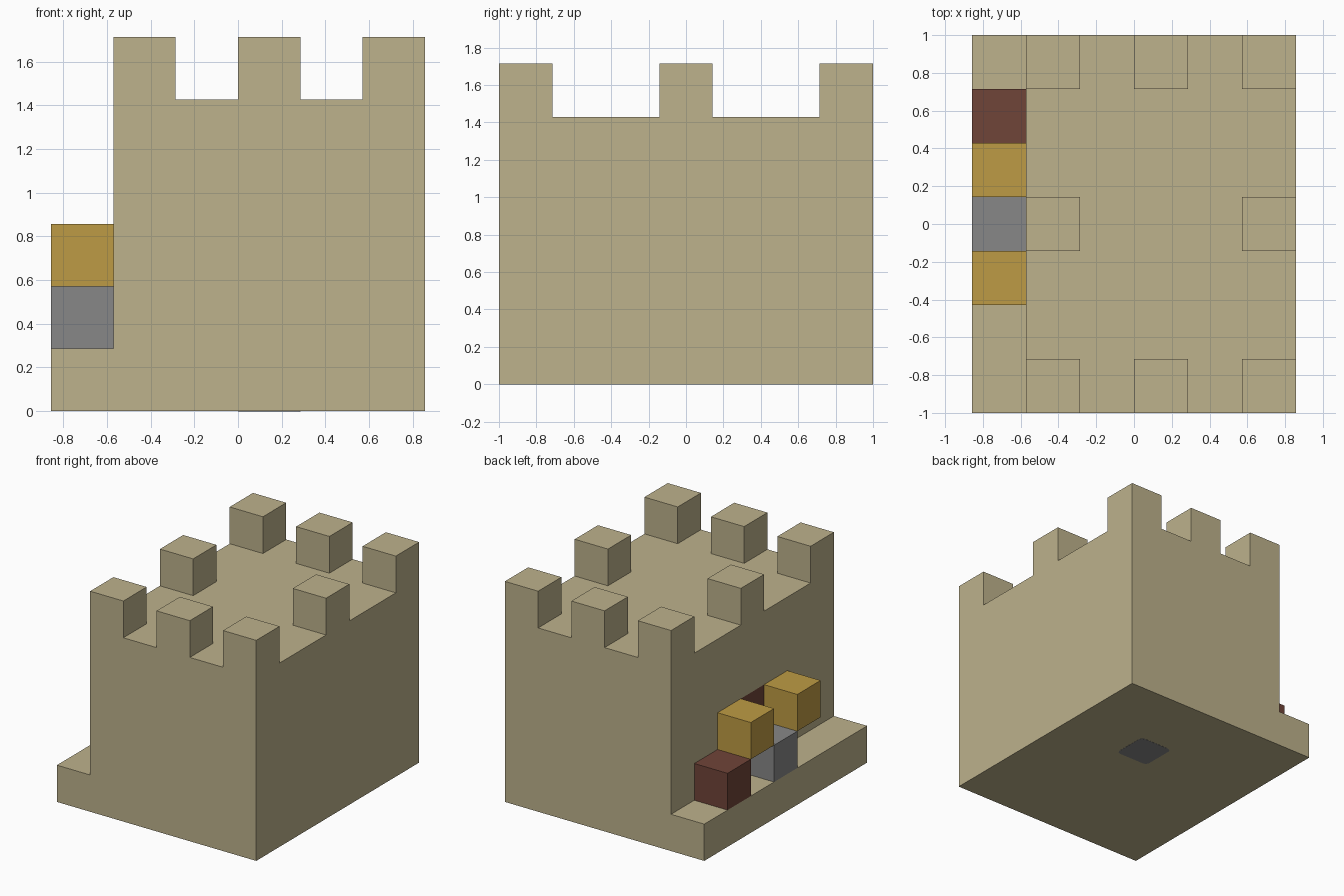
import bpy, bmesh
from mathutils import Vector

cube = bpy.data.objects.get("Cube")
if cube:
    bpy.data.objects.remove(cube, do_unlink=True)

UNIT = 2 / 7                      # edge of one building block
ORIGIN = Vector((-3, -3.5, 0))    # grid corner, in blocks


def material(name, rgb):
    mat = bpy.data.materials.new(name)
    mat.use_nodes = True
    mat.diffuse_color = (*rgb, 1)
    mat.node_tree.nodes["Principled BSDF"].inputs["Base Color"].default_value = (*rgb, 1)
    return mat


sand = material("sandstone", (0.51, 0.445, 0.262))
gold = material("gold", (0.515, 0.33, 0.058))
grey = material("grey stone", (0.242, 0.242, 0.242))
brick = material("brick red", (0.162, 0.058, 0.04))


def finish(name, bm, mat):
    mesh = bpy.data.meshes.new(name)
    bm.to_mesh(mesh)
    bm.free()
    mesh.materials.append(mat)
    bpy.context.collection.objects.link(bpy.data.objects.new(name, mesh))


# Cells of each part, as block positions (x, y, z)
ledge = {(0, y, 0) for y in range(7)}
keep = {(x, y, z) for x in range(1, 6) for y in range(7) for z in range(5)}
merlons = {(x, y, 5) for x in (1, 3, 5) for y in (0, 3, 6) if (x, y) != (3, 3)}
wall_brick = {(1, 3, 2)}

parts = [
    ("castle_walls", (ledge | keep | merlons) - wall_brick, sand),
    ("wall_brick", wall_brick, brick),
    ("red_block", {(0, 5, 1)}, brick),
    ("back_gold_block", {(0, 4, 2)}, gold),
    ("grey_block", {(0, 3, 1)}, grey),
    ("front_gold_block", {(0, 2, 2)}, gold),
]
solid = set().union(*(cells for _, cells, _ in parts))


def build(name, cells, mat):
    """Make the outer faces of a group of blocks, leaving out touching sides."""
    bm = bmesh.new()
    for cell in cells:
        middle = Vector(cell) + Vector((0.5, 0.5, 0.5)) + ORIGIN
        for axis in range(3):
            for sign in (-1, 1):
                step = [0, 0, 0]
                step[axis] = sign
                if tuple(c + s for c, s in zip(cell, step)) in solid:
                    continue
                normal = Vector(step)
                u = Vector([float(i == (axis + 1) % 3) for i in range(3)])
                v = normal.cross(u)
                corners = [u + v, v - u, -u - v, u - v]
                bm.faces.new([bm.verts.new((middle + (normal + c) / 2) * UNIT)
                              for c in corners])
    bmesh.ops.remove_doubles(bm, verts=bm.verts, dist=0.001)
    finish(name, bm, mat)


for part in parts:
    build(*part)

# Grey plate with clipped corners on the underside
bm = bmesh.new()
bmesh.ops.create_cube(bm, size=1)
for vert in bm.verts:
    vert.co = Vector((vert.co.x * UNIT + UNIT / 2, vert.co.y * UNIT + UNIT, vert.co.z * 0.002))
upright = [e for e in bm.edges if abs(e.verts[0].co.z - e.verts[1].co.z) > 0.001]
bmesh.ops.bevel(bm, geom=upright, offset=0.03, segments=2, profile=0.5, affect='EDGES')
finish("base_plate", bm, grey)
